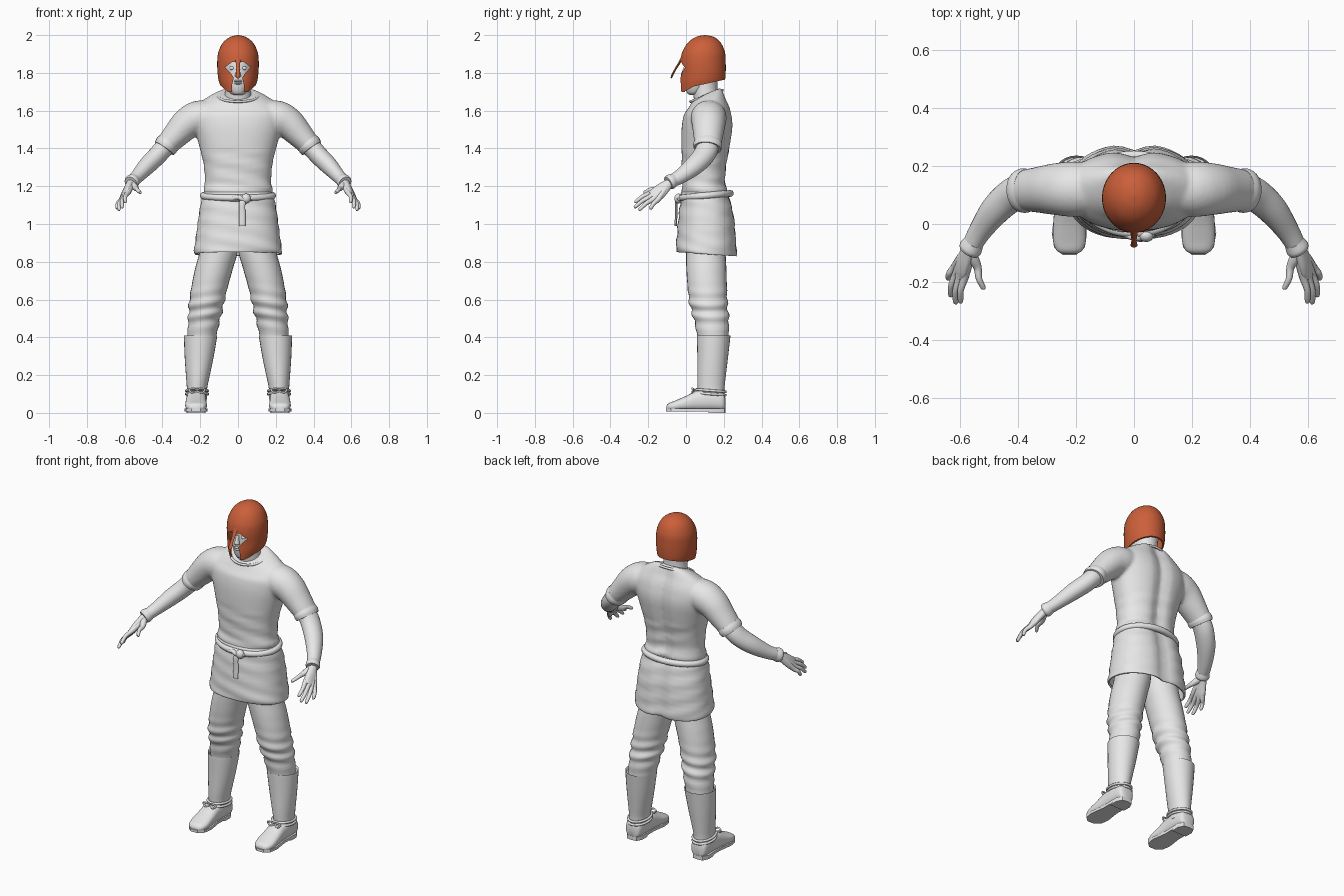
import bpy, bmesh
from math import sin, cos, pi, exp, copysign
from mathutils import Vector

cube = bpy.data.objects.get("Cube")
if cube:
    bpy.data.objects.remove(cube)


def material(name, colour):
    mat = bpy.data.materials.new(name)
    mat.use_nodes = True
    mat.diffuse_color = (*colour, 1)
    mat.node_tree.nodes["Principled BSDF"].inputs["Base Color"].default_value = (*colour, 1)
    return mat


GREY = material("light_grey", (.8, .8, .8))
RED = material("rust_red", (.6, .115, .042))
X, Y, Z = Vector((1, 0, 0)), Vector((0, 1, 0)), Vector((0, 0, 1))


def finish(name, bm, mat, angle=.8):
    bmesh.ops.recalc_face_normals(bm, faces=bm.faces)
    mesh = bpy.data.meshes.new(name)
    bm.to_mesh(mesh)
    bm.free()
    obj = bpy.data.objects.new(name, mesh)
    bpy.context.collection.objects.link(obj)
    mesh.materials.append(mat)
    smooth(obj, angle)
    return obj


def smooth(obj, angle=.8):
    bpy.ops.object.select_all(action='DESELECT')
    obj.select_set(True)
    bpy.context.view_layer.objects.active = obj
    bpy.ops.object.shade_smooth_by_angle(angle=angle)


def bake(obj):
    """Apply the modifier stack."""
    deps = bpy.context.evaluated_depsgraph_get()
    mesh = bpy.data.meshes.new_from_object(obj.evaluated_get(deps))
    obj.modifiers.clear()
    obj.data = mesh


def spline(points, steps, cyclic=False):
    """Catmull-Rom interpolation of tuples of any length."""
    n, out = len(points), []
    pick = (lambda i: points[i % n]) if cyclic else (lambda i: points[max(0, min(n - 1, i))])
    for i in range(n if cyclic else n - 1):
        for k in range(steps):
            t = k / steps
            out.append([b + t / 2 * (c - a + t * (2*a - 5*b + 4*c - d + t * (3*(b - c) + d - a)))
                        for a, b, c, d in zip(pick(i - 1), pick(i), pick(i + 1), pick(i + 2))])
    return out if cyclic else out + [list(points[-1])]


def loft(name, rings, mat=GREY, hint=X, axis=None, side=1, sides=28, steps=4,
         power=2, caps=True, deform=None, cyclic=False):
    """Skin rings of (x, y, z, radius along hint, other radius)."""
    rings = spline(rings, steps, cyclic)
    centres = [Vector(r[:3]) for r in rings]
    bm, loops, n = bmesh.new(), [], len(rings)
    for i, r in enumerate(rings):
        after = centres[(i + 1) % n] if cyclic else centres[min(i + 1, n - 1)]
        before = centres[i - 1] if cyclic else centres[max(i - 1, 0)]
        t = axis or (after - before).normalized()
        a = (hint - t * hint.dot(t)).normalized()
        b = t.cross(a)
        loop = []
        for k in range(sides):
            u = 2 * pi * k / sides
            c, s = (copysign(abs(f(u)) ** (2 / power), f(u)) for f in (cos, sin))
            p = centres[i] + a * c * r[3] + b * s * r[4]
            p = deform(p, centres[i]) if deform else p
            loop.append(bm.verts.new((p.x * side, p.y, p.z)))
        loops.append(loop)
    for i in range(n if cyclic else n - 1):
        lo, hi = loops[i], loops[(i + 1) % n]
        for k in range(sides):
            j = (k + 1) % sides
            bm.faces.new((lo[k], lo[j], hi[j], hi[k]))
    if caps and not cyclic:
        bm.faces.new(loops[0])
        bm.faces.new(loops[-1])
    return finish(name, bm, mat)


def cord(name, points, radius, side=1, cyclic=False, hint=Z, flat=1):
    return loft(name, [(*p, radius, radius * flat) for p in points], side=side,
                cyclic=cyclic, hint=hint, sides=10)


def hoop(name, centre, rx, ry, radius, side=1, tilt=0):
    """Closed cord lying around a body part; tilt raises its back."""
    x, y, z = centre
    ring = [k * pi / 8 for k in range(16)]
    return cord(name, [(x + rx * cos(u), y + ry * sin(u), z + tilt * sin(u)) for u in ring],
                radius, side, True)


def prism(name, outline, direction, start, depth, mat=GREY):
    """Extrude an outline of 3D points along a direction."""
    bm = bmesh.new()
    face = bm.faces.new([bm.verts.new(Vector(p) + direction * start) for p in outline])
    new = bmesh.ops.extrude_face_region(bm, geom=[face])["geom"]
    verts = [g for g in new if isinstance(g, bmesh.types.BMVert)]
    bmesh.ops.translate(bm, verts=verts, vec=direction * depth)
    return finish(name, bm, mat, .5)


def cut(obj, cutter):
    cutter.hide_render = True
    mod = obj.modifiers.new("cut", 'BOOLEAN')
    mod.object, mod.solver = cutter, 'EXACT'
    bake(obj)
    bpy.data.objects.remove(cutter)


def ball(name, centre, size, mat=GREY):
    bm = bmesh.new()
    bmesh.ops.create_uvsphere(bm, u_segments=16, v_segments=10, radius=1)
    for v in bm.verts:
        v.co = Vector(centre) + Vector(a * b for a, b in zip(v.co, size))
    return finish(name, bm, mat, 3)


# Tunic body: spine groove, soft folds, neckline lower in front
def cloth(p, c):
    if p.y > c.y:
        p.y -= .022 * exp(-(p.x / .04) ** 2) * min(1, (p.y - c.y) * 10)
    if p.z < 1.4:
        p.y += .003 * sin(p.z * 75 + p.x * 14)
        p.x += .002 * sin(p.z * 90 + p.y * 20)
    if p.z > 1.58:
        p.z += (p.y - .11) * 4 * (p.z - 1.58)
    return p


tunic = loft("tunic", [(0, .1, 1.13, .17, .115), (0, .1, 1.18, .184, .125), (0, .098, 1.22, .175, .116),
                       (0, .1, 1.32, .183, .122), (0, .108, 1.43, .21, .133), (0, .115, 1.52, .235, .137),
                       (0, .117, 1.59, .24, .125), (0, .115, 1.64, .2, .1), (0, .115, 1.675, .14, .085),
                       (0, .115, 1.69, .1, .075)], axis=Z, sides=48, power=2.2, deform=cloth)
sleeves = [loft("sleeve", [(.1, .12, 1.58, .08, .07), (.2, .12, 1.565, .095, .09), (.265, .12, 1.535, .09, .085),
                           (.325, .118, 1.475, .08, .072), (.385, .115, 1.41, .07, .058)],
                hint=Y, side=s) for s in (1, -1)]
bpy.ops.object.select_all(action='DESELECT')
for obj in [tunic] + sleeves:
    obj.select_set(True)
bpy.context.view_layer.objects.active = tunic
bpy.ops.object.join()
remesh = tunic.modifiers.new("blend", 'REMESH')
remesh.mode, remesh.voxel_size = 'VOXEL', .009
relax = tunic.modifiers.new("relax", 'SMOOTH')
relax.factor, relax.iterations = .5, 6
bake(tunic)
smooth(tunic)
collar = [k * pi / 8 for k in range(16)]
cord("collar", [(.108 * cos(u), .108 + .085 * sin(u), 1.678 + .03 * sin(u)) for u in collar],
     .007, cyclic=True)


# Skirt of the tunic, open below
def skirt_folds(p, c):
    p = cloth(p, c)
    p.z -= .012 * (p.y - c.y) / .16 * (1.15 - p.z) * 3
    return p


skirt = loft("skirt", [(0, .1, 1.17, .18, .125), (0, .105, 1.12, .195, .135), (0, .11, 1.03, .21, .15),
                       (0, .11, .93, .223, .158), (0, .11, .86, .233, .163), (0, .11, .84, .23, .16)],
             axis=Z, sides=48, power=2.3, caps=False, deform=skirt_folds)
thick = skirt.modifiers.new("thickness", 'SOLIDIFY')
thick.thickness = .01
bake(skirt)

# Belt with knot and hanging end
hoop("belt", (0, .103, 1.15), .184, .132, .018, tilt=.012)
ball("belt_knot", (.042, -.04, 1.135), (.026, .022, .026))
cord("belt_loop", [(-.03, -.035, 1.135), (0, -.046, 1.142), (.03, -.046, 1.13), (.07, -.033, 1.135)], .012)
cord("belt_end", [(.035, -.045, 1.13), (.022, -.052, 1.11), (.022, -.052, 1.05), (.022, -.055, .99)],
     .017, hint=X, flat=.4)

for s, label in ((1, "left_"), (-1, "right_")):
    # Arm, sleeve hem and wrist cuff
    loft(label + "sleeve_hem", [(.365, .117, 1.435, .072, .06), (.378, .115, 1.417, .077, .064),
                                (.39, .113, 1.4, .073, .06)], hint=Y, side=s)
    loft(label + "arm", [(.33, .118, 1.47, .06, .05), (.39, .113, 1.405, .059, .051), (.43, .092, 1.36, .058, .05),
                         (.48, .045, 1.31, .053, .047), (.53, -.025, 1.255, .041, .037),
                         (.563, -.085, 1.222, .033, .032)], hint=Y, side=s)
    loft(label + "cuff", [(.55, -.062, 1.235, .035, .034), (.562, -.083, 1.223, .041, .04),
                          (.568, -.094, 1.217, .036, .034)], hint=Y, side=s, sides=20)

    # Hand: fingers run back through the palm to the wrist
    wrist = Vector((.568, -.09, 1.215))
    fingers = {"index": ((.583, -.185, 1.165), (.598, -.272, 1.115)),
               "middle": ((.6, -.185, 1.147), (.615, -.275, 1.087)),
               "ring": ((.612, -.172, 1.133), (.632, -.25, 1.073)),
               "little": ((.618, -.15, 1.128), (.641, -.19, 1.08)),
               "thumb": ((.538, -.15, 1.187), (.517, -.225, 1.165))}
    for finger, (knuckle, tip) in fingers.items():
        k, t = Vector(knuckle), Vector(tip)
        joint = k.lerp(t, .5) + Vector((.006, 0, .006))
        loft(label + finger + "_finger", [(*wrist, .02, .02), (*wrist.lerp(k, .5), .02, .018), (*k, .014, .014),
                                          (*joint, .011, .011), (*k.lerp(t, .92), .009, .009), (*t, .003, .003)],
             side=s, sides=12)
    loft(label + "palm", [(*wrist, .025, .022), (.585, -.125, 1.185, .036, .02), (.597, -.155, 1.158, .04, .017),
                          (.604, -.18, 1.144, .03, .011)], hint=Vector((.4, .55, -.75)), side=s)

    # Trouser leg with creases at the knee
    def creases(p, c):
        crease = .006 * exp(-((p.z - .54) / .09) ** 2) * sin(p.z * 95 + p.x * 15)
        return p + (p - c).normalized() * crease

    loft(label + "trouser_leg", [(.095, .11, 1.02, .09, .11), (.1, .105, .87, .1, .105), (.128, .108, .76, .1, .106),
                                 (.152, .113, .66, .096, .104), (.168, .12, .57, .092, .1),
                                 (.18, .135, .49, .084, .092), (.195, .145, .38, .075, .08)],
         axis=Z, side=s, steps=8, deform=creases)

    # Boot shaft, its rim, and the laces
    loft(label + "boot_shaft", [(.198, .147, .395, .08, .082), (.198, .147, .408, .087, .088),
                                (.199, .146, .395, .087, .088), (.206, .141, .29, .076, .081),
                                (.213, .135, .19, .062, .075), (.217, .133, .13, .054, .071),
                                (.219, .135, .07, .054, .07)], axis=Z, side=s)
    for z in (.1, .118):
        hoop(label + "ankle_lace", (.217, .132, z), .057, .077, .007, s, -.006)
    for turn in (-1, 1):
        bow = [(.217 + turn * dx, .045 - dy, .118 + dz) for dx, dy, dz in
               ((0, 0, 0), (.02, .012, .012), (.042, .008, .004), (.024, .012, -.012))]
        cord(label + "lace_bow", bow, .005, s, True, Y)

    # Shoe, sole and heel
    loft(label + "shoe", [(.22, .208, .05, .025, .03), (.22, .195, .06, .047, .05), (.22, .14, .07, .053, .06),
                          (.221, .06, .064, .053, .054), (.222, 0, .05, .056, .04), (.222, -.055, .038, .057, .028),
                          (.222, -.09, .032, .045, .02), (.222, -.103, .028, .024, .01)],
         axis=-Y, side=s, power=2.5)
    outline = [(s * .222, .21, 0), (s * .255, .205, 0), (s * .272, .17, 0), (s * .27, .06, 0),
               (s * .283, -.03, 0), (s * .275, -.08, 0), (s * .245, -.107, 0)]
    mirrored = [(s * .444 - x, y, z) for x, y, z in reversed(outline[1:])]
    prism(label + "sole", outline + mirrored, Z, .008, .016)
    heel = [(x, max(y, .12), z) for x, y, z in (outline[:4] + mirrored[-3:])]
    prism(label + "heel", heel, Z, 0, .02)

# Neck, head and face
loft("neck", [(0, .12, 1.58, .085, .07), (0, .11, 1.66, .073, .068), (0, .1, 1.72, .066, .066),
              (0, .1, 1.8, .066, .07)], axis=Z)
loft("head", [(0, .045, 1.683, .02, .025), (0, .05, 1.695, .042, .045), (0, .065, 1.735, .062, .07),
              (0, .083, 1.8, .077, .088), (0, .09, 1.88, .083, .09), (0, .09, 1.95, .05, .055)], axis=Z)
loft("nose", [(0, .0, 1.835, .008, .01), (0, -.008, 1.805, .011, .014), (0, -.012, 1.785, .016, .014),
              (0, 0, 1.775, .008, .008)], axis=Z)
for z in (1.745, 1.757):
    ball("lip", (0, -.002, z), (.022, .012, .006))
for s in (1, -1):
    ball("eye", (s * .032, .008, 1.825), (.014, .012, .01))

# Helmet shell with face opening and raised lower edge
helmet = loft("helmet", [(0, .1, 2, .004, .004), (0, .1, 1.99, .042, .048), (0, .097, 1.96, .08, .087),
                         (0, .093, 1.91, .104, .113), (0, .09, 1.86, .11, .12), (0, .09, 1.8, .108, .12),
                         (0, .085, 1.75, .1, .118), (0, .07, 1.7, .08, .103)], RED, axis=Z, sides=40)
bm = bmesh.new()
bm.from_mesh(helmet.data)
bmesh.ops.delete(bm, geom=[f for f in bm.faces if f.calc_center_median().z < 1.701], context='FACES')
bm.to_mesh(helmet.data)
bm.free()
shell = helmet.modifiers.new("shell", 'SOLIDIFY')
shell.thickness = .008
bake(helmet)
half = [(.03, 0, 1.858), (.068, 0, 1.83), (.04, 0, 1.8), (.022, 0, 1.775), (.032, 0, 1.735), (.028, 0, 1.65)]
opening = half + [(-x, y, z) for x, y, z in reversed(half)]
cut(helmet, prism("face_cutter", opening, Y, -.2, .26))
edge = [(0, -.005, 1.6), (0, -.005, 1.703), (0, .04, 1.728), (0, .3, 1.785), (0, .3, 1.6)]
cut(helmet, prism("edge_cutter", edge, X, -.3, .6))
smooth(helmet, .7)
loft("nose_guard", [(0, -.022, 1.885, .012, .004), (0, -.034, 1.855, .012, .006), (0, -.056, 1.82, .009, .005),
                    (0, -.074, 1.785, .012, .005), (0, -.078, 1.772, .006, .003)], RED, sides=8)
